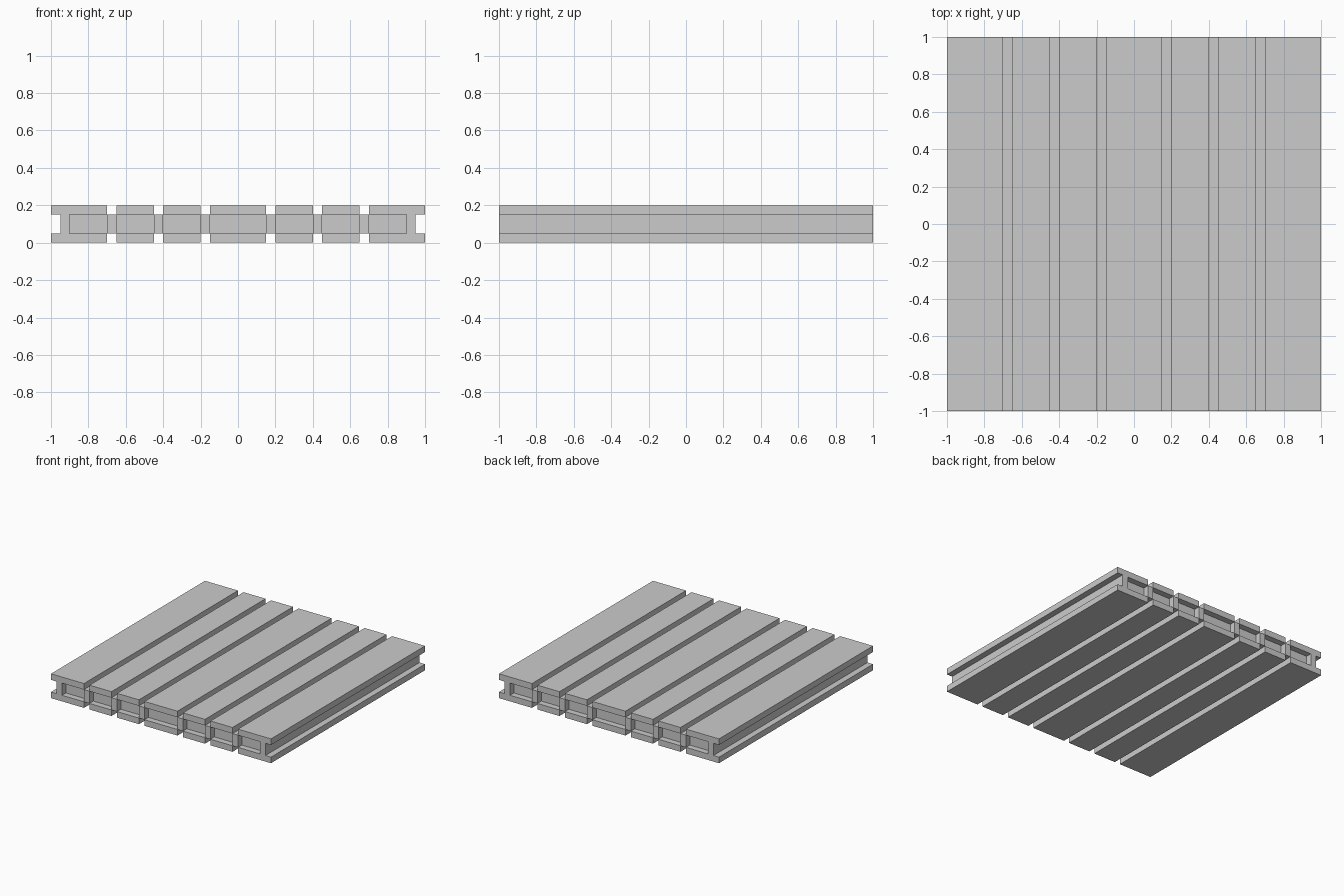
import bpy
import bmesh

if "Cube" in bpy.data.objects:
    bpy.data.objects.remove(bpy.data.objects["Cube"])

HALF, RECESS = 1.0, 0.05
Z = [0.0, 0.05, 0.15, 0.2]

# Column boundaries across the width, mirrored about x = 0
right = [0.15, 0.2, 0.4, 0.45, 0.65, 0.7, 0.9, 0.95, 1.0]
X = [-x for x in reversed(right)] + right
grooves = [0.175, 0.425, 0.675]          # centres of the slots in the skins
pockets = [0.0, 0.3, 0.55, 0.8]          # centres of the end pockets


def near(x, values):
    return any(abs(abs(x) - v) < 0.01 for v in values)


bm = bmesh.new()

# Cross-section made from cells, leaving out grooves and side channels
verts = {}


def vert(x, z):
    if (x, z) not in verts:
        verts[(x, z)] = bm.verts.new((x, -HALF, z))
    return verts[(x, z)]


for x0, x1 in zip(X, X[1:]):
    xc = (x0 + x1) / 2
    for row, (z0, z1) in enumerate(zip(Z, Z[1:])):
        if row != 1 and near(xc, grooves):
            continue
        if row == 1 and abs(xc) > 0.95:
            continue
        bm.faces.new([vert(x0, z0), vert(x1, z0), vert(x1, z1), vert(x0, z1)])

# Extrude the section along the whole length
ext = bmesh.ops.extrude_face_region(bm, geom=bm.faces[:])
moved = [g for g in ext["geom"] if isinstance(g, bmesh.types.BMVert)]
bmesh.ops.translate(bm, verts=moved, vec=(0, 2 * HALF, 0))
bmesh.ops.recalc_face_normals(bm, faces=bm.faces[:])

# Shallow rectangular pockets between the webs, on both ends
for side in (-1, 1):
    caps = []
    for f in bm.faces:
        c = f.calc_center_median()
        if abs(c.y - side * HALF) < 1e-4 and abs(c.z - 0.1) < 0.01 and near(c.x, pockets):
            caps.append(f)
    new = bmesh.ops.extrude_discrete_faces(bm, faces=caps)["faces"]
    inner = list({v for f in new for v in f.verts})
    bmesh.ops.translate(bm, verts=inner, vec=(0, -side * RECESS, 0))

# Clean up coplanar cell edges
bmesh.ops.dissolve_limit(bm, angle_limit=0.01, verts=bm.verts[:], edges=bm.edges[:])

mesh = bpy.data.meshes.new("slotted_plate")
bm.to_mesh(mesh)
bm.free()
bpy.context.collection.objects.link(bpy.data.objects.new("slotted_plate", mesh))
